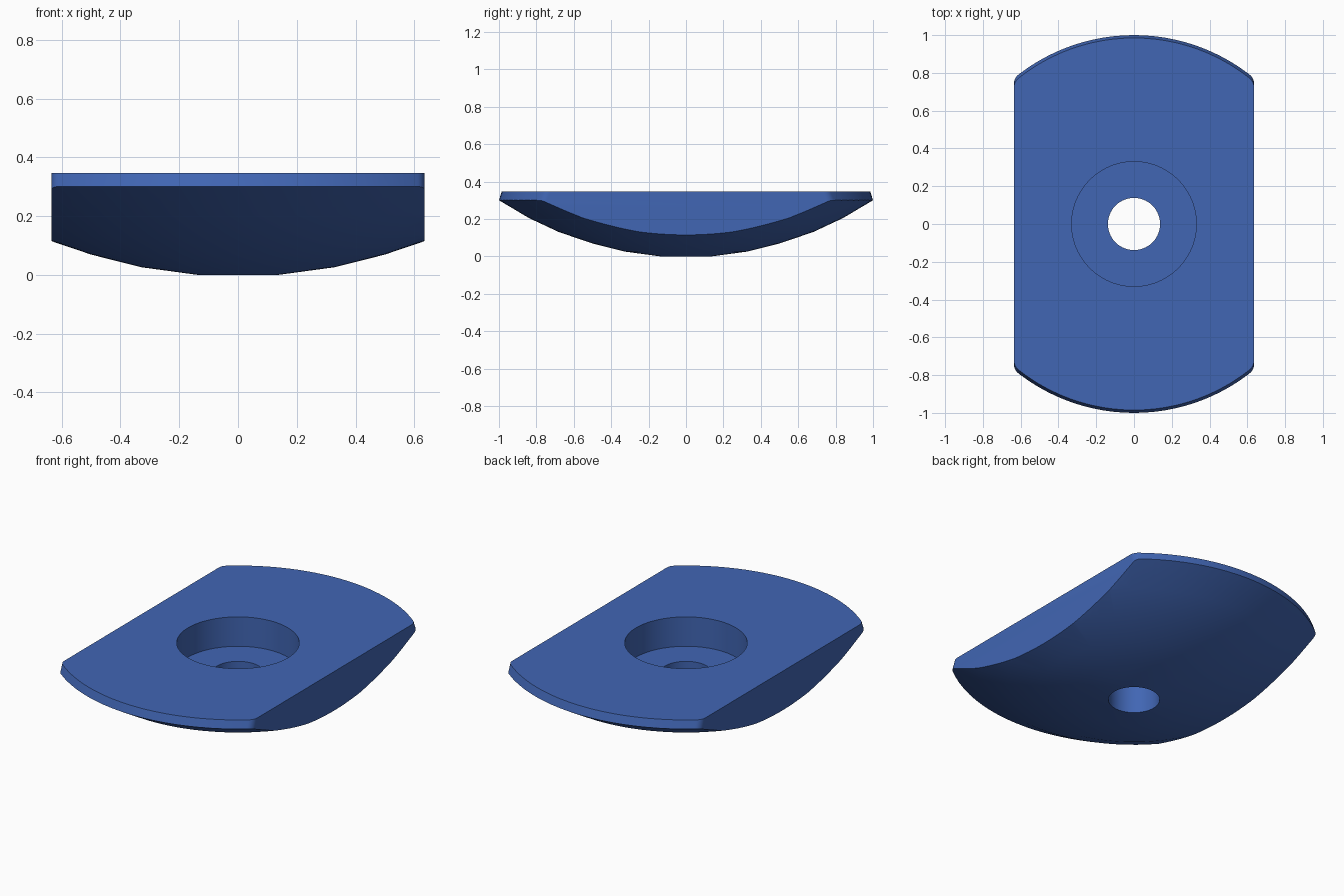
import bpy, bmesh, math

if "Cube" in bpy.data.objects:
    bpy.data.objects.remove(bpy.data.objects["Cube"])

HALF_W, TOP, FILLET = 0.635, 0.347, 0.06


def make_object(name, bm):
    bmesh.ops.recalc_face_normals(bm, faces=bm.faces)
    mesh = bpy.data.meshes.new(name)
    bm.to_mesh(mesh)
    bm.free()
    obj = bpy.data.objects.new(name, mesh)
    bpy.context.collection.objects.link(obj)
    return obj


def loft(bm, rings, closed):
    """Bridge consecutive vertex rings with quads."""
    rings = [[bm.verts.new(p) for p in r] for r in rings]
    pairs = list(zip(rings, rings[1:]))
    if closed:
        pairs.append((rings[-1], rings[0]))
    for a, b in pairs:
        n = len(a)
        for i in range(n):
            j = (i + 1) % n
            bm.faces.new((a[i], a[j], b[j], b[i]))
    if not closed:
        bm.faces.new(rings[0])
        bm.faces.new(rings[-1])


# Domed washer body: turned section with a through hole and counterbore
section = [(0.138, 0.0), (0.33, 0.026), (0.50, 0.069), (0.68, 0.13),
           (0.84, 0.205), (1.06, 0.3356), (1.06, TOP),
           (0.33, TOP), (0.33, 0.172), (0.138, 0.172)]
SEG = 96
bm = bmesh.new()
loft(bm, [[(r * math.cos(2 * math.pi * i / SEG), r * math.sin(2 * math.pi * i / SEG), z)
           for i in range(SEG)] for r, z in section], True)
body = make_object("domed_washer", bm)


# Trimming outline: two straight sides, two arcs, rounded corners
def outline(z):
    R = 1.0 - 0.32 * (z - 0.3)
    cx = HALF_W - FILLET
    cy = math.sqrt((R - FILLET) ** 2 - cx ** 2)
    a = math.atan2(cy, cx)
    quarter = [(cx + FILLET * math.cos(a * k / 6), cy + FILLET * math.sin(a * k / 6))
               for k in range(7)]
    quarter += [(R * math.cos(t), R * math.sin(t))
                for t in (a + (math.pi / 2 - a) * k / 12 for k in range(1, 13))]
    half = quarter + [(-x, y) for x, y in reversed(quarter[:-1])]
    return [(x, y, z) for x, y in half + [(-x, -y) for x, y in half]]


bm = bmesh.new()
loft(bm, [outline(z) for z in (-0.05, 0.26, 0.38)], False)
bmesh.ops.triangulate(bm, faces=bm.faces)
trim = make_object("trim_helper", bm)

mod = body.modifiers.new("Trim", 'BOOLEAN')
mod.operation = 'INTERSECT'
mod.solver = 'EXACT'
mod.object = trim
bpy.context.view_layer.objects.active = body
body.select_set(True)
bpy.ops.object.modifier_apply(modifier=mod.name)
bpy.data.objects.remove(trim)

# Single blue finish
blue = bpy.data.materials.new("blue")
blue.diffuse_color = (0.053, 0.133, 0.456, 1)
blue.use_nodes = True
blue.node_tree.nodes["Principled BSDF"].inputs["Base Color"].default_value = blue.diffuse_color
body.data.materials.clear()
body.data.materials.append(blue)
bpy.ops.object.shade_smooth_by_angle(angle=math.radians(30))
